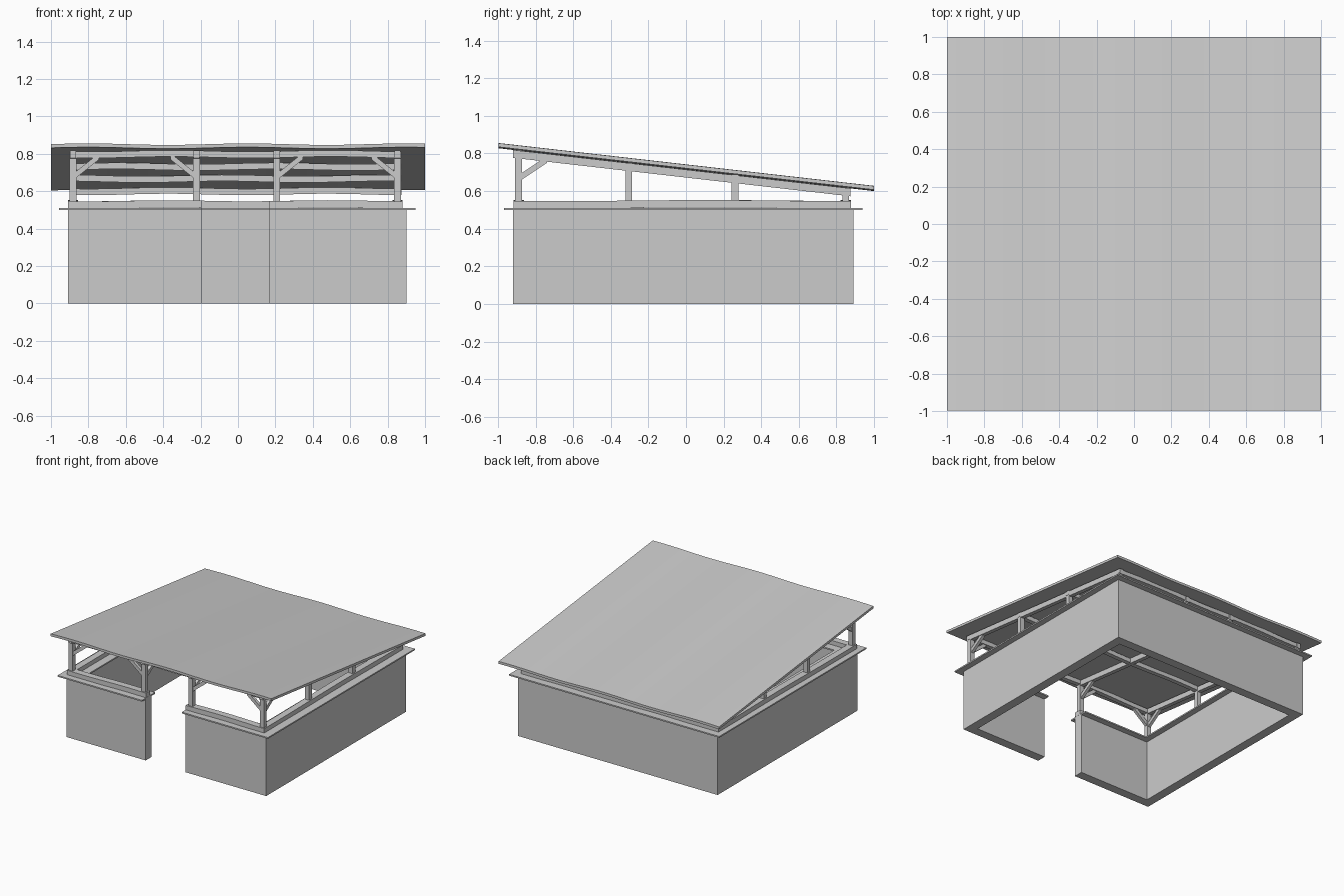
import bpy, bmesh, math
from mathutils import Vector

cube = bpy.data.objects.get("Cube")
if cube:
    bpy.data.objects.remove(cube, do_unlink=True)

GREY = (0.6, 0.6, 0.6, 1)
mat = bpy.data.materials.new("plain_grey")
mat.use_nodes = True
mat.diffuse_color = GREY
mat.node_tree.nodes["Principled BSDF"].inputs["Base Color"].default_value = GREY


def finish(name, bm):
    bmesh.ops.recalc_face_normals(bm, faces=bm.faces[:])
    mesh = bpy.data.meshes.new(name)
    bm.to_mesh(mesh)
    bm.free()
    mesh.materials.append(mat)
    obj = bpy.data.objects.new(name, mesh)
    bpy.context.collection.objects.link(obj)
    return obj


def wave(x):
    return 0.005 * math.cos(math.tau * (x + 0.8) / 0.85)


def roof_under(y):
    return 0.718 - 0.114 * y


def beam(name, start, end, width, depth, segments=1, sag=0.0):
    """Timber with plumb-cut ends; start and end lie on its top centre line."""
    a, b = Vector(start), Vector(end)
    side = (b - a).cross(Vector((0, 0, 1))).normalized() * width / 2
    down = Vector((0, 0, -depth))
    bm = bmesh.new()
    rings = []
    for i in range(segments + 1):
        p = a.lerp(b, i / segments)
        p.z += sag * wave(p.x + p.y * 0.5)
        rings.append([bm.verts.new(p + o) for o in (-side, side, side + down, down - side)])
    for r, s in zip(rings, rings[1:]):
        for k in range(4):
            n = (k + 1) % 4
            bm.faces.new((r[k], r[n], s[n], s[k]))
    bm.faces.new(rings[0])
    bm.faces.new(rings[-1])
    return finish(name, bm)


def post(name, x, y, bottom, top, size=0.036):
    bm = bmesh.new()
    bmesh.ops.create_cube(bm, size=1)
    bmesh.ops.scale(bm, vec=(size, size, top - bottom), verts=bm.verts)
    bmesh.ops.translate(bm, vec=(x, y, (top + bottom) / 2), verts=bm.verts)
    return finish(name, bm)


def enclosure(name, grow, z0, z1):
    """Walled square, open at the doorway; grow widens it on both faces."""
    t = 0.075
    x0, x1, y0, y1 = -0.91 - grow, 0.90 + grow, -0.92 - grow, 0.89 + grow
    t += 2 * grow
    outline = [(DOOR_L, y0), (DOOR_L, y0 + t), (x0 + t, y0 + t), (x0 + t, y1 - t),
               (x1 - t, y1 - t), (x1 - t, y0 + t), (DOOR_R, y0 + t), (DOOR_R, y0),
               (x1, y0), (x1, y1), (x0, y1), (x0, y0)]
    bm = bmesh.new()
    face = bm.faces.new([bm.verts.new((x, y, z0)) for x, y in outline])
    top = bmesh.ops.extrude_face_region(bm, geom=[face])["geom"]
    bmesh.ops.translate(bm, vec=(0, 0, z1 - z0),
                        verts=[g for g in top if isinstance(g, bmesh.types.BMVert)])
    return finish(name, bm)


DOOR_L, DOOR_R = -0.193, 0.168
XS = (-0.882, -0.222, 0.207, 0.853)
YS = (-0.89, -0.305, 0.26, 0.85)
SILL_TOP = 0.549
SILL_W = 0.055

# Walls and their coping
enclosure("walls", 0, 0, 0.5)
enclosure("coping", 0.048, 0.5, 0.511)

# Sill timbers
half = SILL_W / 2
for name, a, b in (
        ("sill_front_right", (XS[0] - half, YS[0]), (DOOR_L, YS[0])),
        ("sill_front_left", (DOOR_R, YS[0]), (XS[3] + half, YS[0])),
        ("sill_back", (XS[0] - half, YS[3]), (XS[3] + half, YS[3])),
        ("sill_right", (XS[0], YS[0] + half), (XS[0], YS[3] - half)),
        ("sill_left", (XS[3], YS[0] + half), (XS[3], YS[3] - half))):
    beam(name, (*a, SILL_TOP), (*b, SILL_TOP), SILL_W, 0.038, 16, 0.6)

# Posts along the four sides
for i, x in enumerate(XS):
    for j, y in enumerate(YS):
        if i in (0, 3) or j in (0, 3):
            post(f"post_{i}_{j}", x, y, SILL_TOP - 0.008, roof_under(y) - 0.02)

# Cross beams under the roof
for j, y in enumerate(YS):
    z = roof_under(y) - 0.004
    beam(f"cross_beam_{j}", (XS[0] - 0.02, y, z), (XS[3] + 0.02, y, z), 0.036, 0.034, 24, 0.8)

# Sloping rafters
for i, x in enumerate(XS):
    y0, y1 = YS[0] - 0.03, YS[3] + 0.025
    beam(f"rafter_{i}", (x, y0, roof_under(y0) - 0.004),
         (x, y1, roof_under(y1) - 0.004), 0.034, 0.042)

# Diagonal braces on the front posts
for i, (x, way) in enumerate(zip(XS, (1, -1, 1, -1))):
    y = YS[0]
    beam(f"front_brace_{i}", (x + way * 0.015, y, 0.705), (x + way * 0.14, y, 0.805), 0.024, 0.035)
    beam(f"side_brace_{i}", (x, y + 0.015, 0.695), (x, y + 0.15, 0.785), 0.024, 0.035)

# Thin, gently rippled roof
bm = bmesh.new()
COLS, THICK = 40, 0.02
grid = []
for i in range(COLS + 1):
    x = -1 + 2 * i / COLS
    grid.append([bm.verts.new((x, y, roof_under(y) + wave(x) * 0.8 + lift))
                 for y, lift in ((-0.998, THICK), (1, THICK), (1, 0), (-0.998, 0))])
for r, s in zip(grid, grid[1:]):
    for k in range(4):
        n = (k + 1) % 4
        bm.faces.new((r[k], r[n], s[n], s[k]))
bm.faces.new(grid[0])
bm.faces.new(grid[-1])
roof = finish("roof", bm)
bpy.ops.object.select_all(action="DESELECT")
roof.select_set(True)
bpy.context.view_layer.objects.active = roof
bpy.ops.object.shade_smooth_by_angle(angle=math.radians(30))
